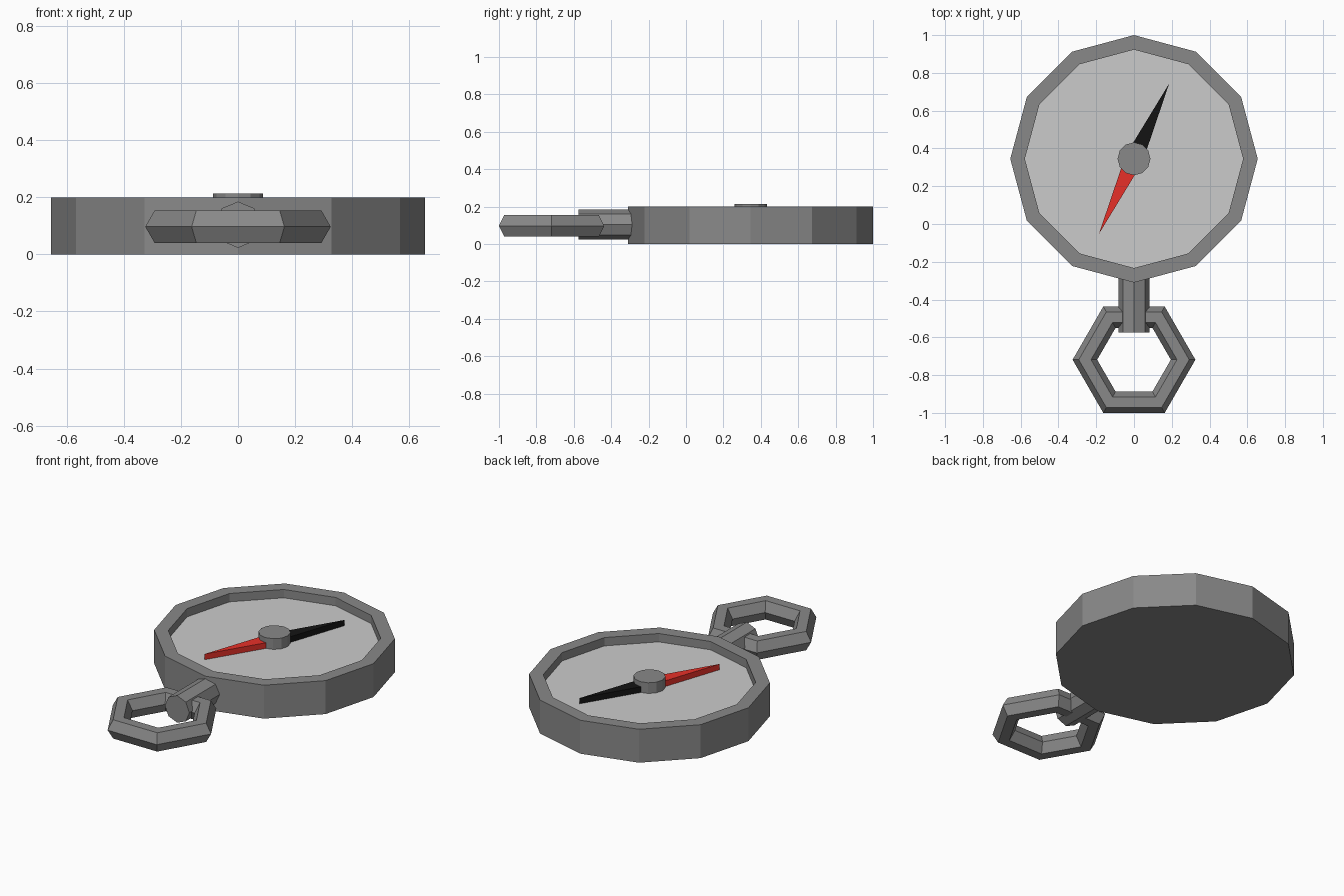
import bpy, bmesh
from math import sin, cos, pi, hypot

if "Cube" in bpy.data.objects:
    bpy.data.objects.remove(bpy.data.objects["Cube"])

CY = 0.345      # centre of the case in y
FLOOR = 0.15    # height of the dial


def material(name, r, g, b):
    mat = bpy.data.materials.new(name)
    mat.diffuse_color = (r, g, b, 1)
    mat.use_nodes = True
    mat.node_tree.nodes["Principled BSDF"].inputs["Base Color"].default_value = mat.diffuse_color
    return mat


METAL = material("dark_metal", 0.25, 0.25, 0.25)
BLACK = material("needle_black", 0.007, 0.007, 0.007)
RED = material("needle_red", 0.8, 0.03, 0.022)
PALE = material("dial_grey", 0.8, 0.8, 0.8)


def make_object(name, verts, faces, mat):
    mesh = bpy.data.meshes.new(name)
    mesh.from_pydata(verts, [], faces)
    bm = bmesh.new()
    bm.from_mesh(mesh)
    if len(faces) > 1:
        bmesh.ops.recalc_face_normals(bm, faces=bm.faces)
    bm.to_mesh(mesh)
    bm.free()
    mesh.materials.append(mat)
    obj = bpy.data.objects.new(name, mesh)
    bpy.context.collection.objects.link(obj)


def finish(name):
    bpy.context.object.name = name
    bpy.context.object.data.materials.append(METAL)


def ring(radius, z, n=12):
    return [(radius * cos(2 * pi * i / n), CY + radius * sin(2 * pi * i / n), z)
            for i in range(n)]


# Case: twelve-sided cup with a thick rim and closed bottom
profile = [(0.655, 0), (0.655, 0.2), (0.578, 0.2), (0.578, FLOOR)]
verts = [v for r, z in profile for v in ring(r, z)]
faces = [tuple(reversed(range(12)))]
for k in range(len(profile) - 1):
    for i in range(12):
        j = (i + 1) % 12
        faces.append((k * 12 + i, k * 12 + j, k * 12 + 12 + j, k * 12 + 12 + i))
make_object("case", verts, faces, METAL)

# Dial: pale face inside the rim
make_object("dial", ring(0.578, FLOOR), [tuple(range(12))], PALE)

# Needle: two tapered halves on the dial
dx, dy = 0.186, 0.398
length = hypot(dx, dy)
nx, ny = dy / length * 0.0485, -dx / length * 0.0485
for name, s, mat in (("needle_dark_half", 1, BLACK), ("needle_red_half", -1, RED)):
    outline = [(s * dx, CY + s * dy), (-nx, CY - ny), (nx, CY + ny)]
    verts = [(x, y, z) for z in (FLOOR, 0.184) for x, y in outline]
    make_object(name, verts, [(0, 1, 2), (3, 4, 5), (0, 1, 4, 3), (1, 2, 5, 4), (2, 0, 3, 5)],
                mat)

# Hub pin at the needle centre
bpy.ops.mesh.primitive_cylinder_add(vertices=12, radius=0.087, depth=0.064,
                                    location=(0, CY, FLOOR + 0.032))
finish("hub")

# Peg holding the ring, running into the case wall
bpy.ops.mesh.primitive_cylinder_add(vertices=8, radius=0.081, depth=0.305,
                                    location=(0, -0.4225, 0.104), rotation=(pi / 2, 0, 0))
finish("peg")

# Six-sided hanging ring
bpy.ops.mesh.primitive_torus_add(major_segments=6, minor_segments=6, major_radius=0.26,
                                 minor_radius=0.065, location=(0, -0.7185, 0.097))
finish("hanging_ring")
